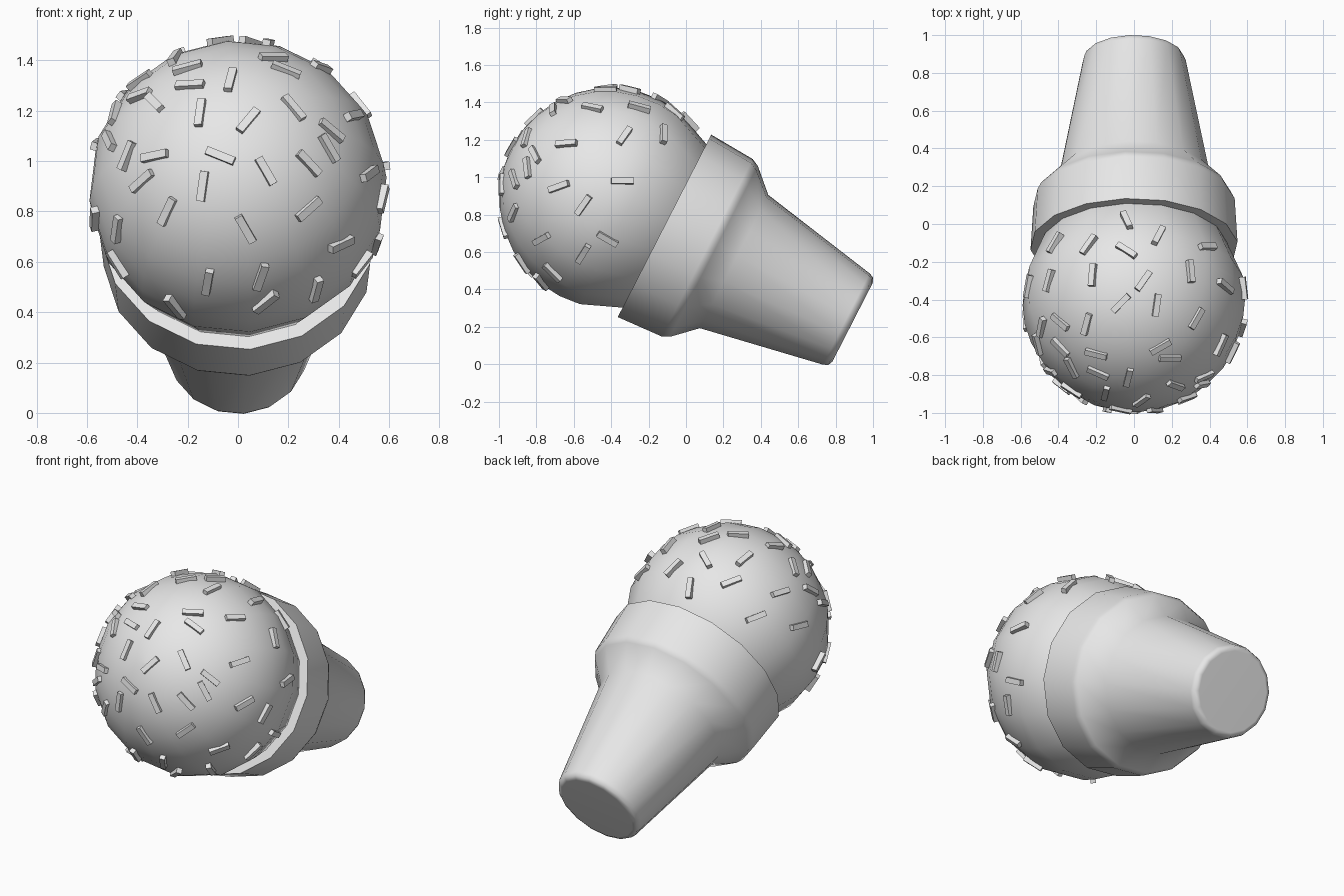
import bpy
import bmesh
from math import sin, cos, pi, radians, sqrt
from mathutils import Matrix, Vector

cube = bpy.data.objects.get("Cube")
if cube:
    bpy.data.objects.remove(cube, do_unlink=True)

SIDES = 16
AXIS = Vector((0, 0.89, -0.456)).normalized()   # points from the scoop to the cone's foot
RIM = Vector((0, -0.115, 0.74))
CENTRE = RIM - AXIS * 0.327
RADIUS = 0.592

grey = bpy.data.materials.new("plain grey")
grey.use_nodes = True
grey.diffuse_color = (0.8, 0.8, 0.8, 1)
grey.node_tree.nodes["Principled BSDF"].inputs["Base Color"].default_value = (0.8, 0.8, 0.8, 1)


def frame(x_axis, y_axis, z_axis, origin):
    """Matrix whose columns are the given axes, moved to the origin point."""
    turn = Matrix((x_axis, y_axis, z_axis)).transposed().to_4x4()
    return Matrix.Translation(origin) @ turn


def add_object(name, bm, smooth_angle=None):
    bmesh.ops.recalc_face_normals(bm, faces=bm.faces)
    mesh = bpy.data.meshes.new(name)
    bm.to_mesh(mesh)
    bm.free()
    mesh.materials.append(grey)
    obj = bpy.data.objects.new(name, mesh)
    bpy.context.collection.objects.link(obj)
    if smooth_angle:
        bpy.ops.object.select_all(action='DESELECT')
        obj.select_set(True)
        bpy.context.view_layer.objects.active = obj
        bpy.ops.object.shade_smooth_by_angle(angle=radians(smooth_angle))
    return obj


def lathe(name, profile, origin, smooth_angle):
    """Revolve (distance along axis, radius) pairs and cap both ends."""
    bm = bmesh.new()
    rings = []
    for along, radius in profile:
        ring = []
        for i in range(SIDES):
            a = radians(85) + 2 * pi * i / SIDES
            ring.append(bm.verts.new((radius * cos(a), radius * sin(a), along)))
        rings.append(ring)
    for low, high in zip(rings, rings[1:]):
        for i in range(SIDES):
            j = (i + 1) % SIDES
            bm.faces.new((low[i], low[j], high[j], high[i]))
    bm.faces.new(rings[0])
    bm.faces.new(rings[-1])
    side = Vector((1, 0, 0))
    bm.transform(frame(side, AXIS.cross(side), AXIS, origin))
    return add_object(name, bm, smooth_angle)


# Wafer cone: flat rim, collar, tapered stem, rounded foot
cone = lathe("wafer_cone", [(0, 0.55), (0.257, 0.535), (0.298, 0.515), (0.418, 0.402),
                            (1.092, 0.275), (1.118, 0.264), (1.13, 0.238)], RIM, 50)
weighted = cone.modifiers.new("even shading", 'WEIGHTED_NORMAL')
weighted.keep_sharp = True

# Scoop: ball sharing the cone's axis, its back sunk into the rim
latitudes = [-89] + [-78.75 + 11.25 * k for k in range(9)] + [33.75, 56.25, 80]
lathe("ice_cream_scoop", [(RADIUS * sin(radians(a)), RADIUS * cos(radians(a)))
                          for a in latitudes], CENTRE, 60)

# Sprinkles: (across, up, tilt in degrees), in hundredths of a unit
FACING_FRONT = [
    (-20, 137, 15), (-19, 130, 3), (-3, 132, 75), (14, 141, 0), (19, 136, -22), (-39, 132, 30),
    (-39, 126, 20), (-33, 123, -45), (-49, 119, 80), (-15, 119, 82), (4, 116, 50), (22, 121, -50),
    (37, 112, -40), (-51, 108, -65), (-44, 102, 68), (-33, 102, 12), (-7, 102, -22), (11, 96, -60),
    (28, 99, -47), (36, 105, -60), (-38, 92, 42), (-14, 90, 82), (-28, 80, 65), (28, 81, 42),
    (3, 73, -60), (-48, 73, 82), (41, 67, 25), (-12, 52, 80), (9, 54, 70), (-25, 42, -50),
    (11, 44, 38), (31, 49, 75), (-48, 59, -58), (49, 59, 50), (-57, 77, 80)]
FACING_UP = [
    (-4, 2, -65), (13, -6, 62), (-24, -11, 55), (-4, -14, -32), (39, -12, 0), (-42, -10, 60),
    (-56, -33, 80), (-45, -30, 75), (-22, -27, 85), (5, -30, 55), (30, -25, -85),
    (-7, -42, 45), (12, -43, 82), (33, -50, 60), (-25, -53, 75)]
FACING_LEFT = [(-33, 122, 55), (-64, 118, 5), (-34, 98, 0), (-55, 85, 55), (-68, 95, 20),
               (-42, 67, -30)]


def scatter(bm, spots, right, up):
    """Lay bars on the ball, placed as seen along the direction right x up."""
    toward = right.cross(up)
    for across, height, tilt in spots:
        flat = (right * (across / 100 - CENTRE.dot(right))
                + up * (height / 100 - CENTRE.dot(up)))
        depth = sqrt(max(0, RADIUS ** 2 - flat.length_squared))
        normal = (flat + toward * depth).normalized()
        line = right * cos(radians(tilt)) + up * sin(radians(tilt))
        line -= toward * line.dot(normal) / max(0.3, toward.dot(normal))
        line = (line - normal * line.dot(normal)).normalized()
        place = frame(line, normal.cross(line), normal, CENTRE + normal * (RADIUS - 0.002))
        bmesh.ops.create_cube(bm, size=1, matrix=place @ Matrix.Diagonal((0.12, 0.032, 0.034, 1)))


X, Y, Z = Vector((1, 0, 0)), Vector((0, 1, 0)), Vector((0, 0, 1))
sprinkles = bmesh.new()
scatter(sprinkles, FACING_FRONT, X, Z)
scatter(sprinkles, FACING_UP, X, Y)
scatter(sprinkles, FACING_LEFT, Y, Z)
add_object("sprinkles", sprinkles)
